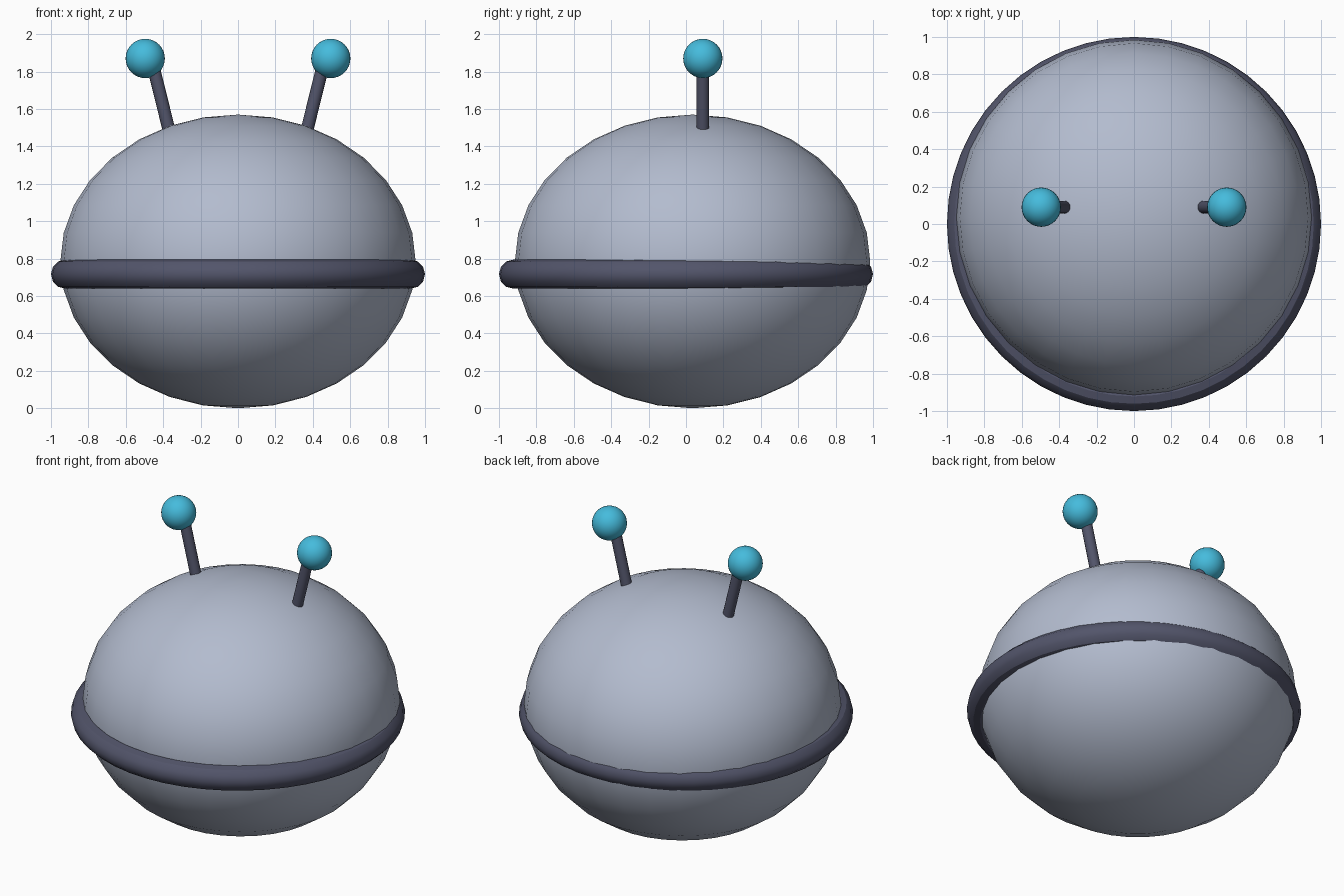
import bpy
from mathutils import Vector

if "Cube" in bpy.data.objects:
    bpy.data.objects.remove(bpy.data.objects["Cube"])


def material(name, rgb):
    m = bpy.data.materials.new(name)
    m.diffuse_color = (*rgb, 1)
    m.use_nodes = True
    m.node_tree.nodes["Principled BSDF"].inputs["Base Color"].default_value = m.diffuse_color
    return m


body_grey = material("pale blue grey", (0.45, 0.50, 0.62))
dark = material("dark slate", (0.085, 0.09, 0.145))
cyan = material("cyan", (0.06, 0.50, 0.72))


def finish(name, mat):
    ob = bpy.context.object
    ob.name = name
    ob.data.materials.append(mat)
    bpy.ops.object.transform_apply(location=False, rotation=True, scale=True)
    bpy.ops.object.shade_smooth_by_angle()
    return ob


# Squashed round body, set slightly towards the back
bpy.ops.mesh.primitive_uv_sphere_add(segments=32, ring_count=16, radius=1,
                                     location=(0, 0.035, 0.785), scale=(0.95, 0.95, 0.785))
finish("body", body_grey)

# Belt ring
bpy.ops.mesh.primitive_torus_add(major_segments=48, minor_segments=12, major_radius=0.922,
                                 minor_radius=0.078, location=(0, 0, 0.717))
finish("belt_ring", dark)

# Mirrored pair of antennae: leaning stalk with a ball tip
for side, s in (("left", -1), ("right", 1)):
    low, high = Vector((s * 0.35, 0.09, 1.41)), Vector((s * 0.46, 0.09, 1.855))
    axis = high - low
    bpy.ops.mesh.primitive_cylinder_add(vertices=16, radius=0.034, depth=axis.length,
                                        location=(low + high) / 2,
                                        rotation=axis.to_track_quat('Z', 'Y').to_euler())
    finish(side + "_antenna_stalk", dark)
    bpy.ops.mesh.primitive_uv_sphere_add(segments=32, ring_count=16, radius=0.105,
                                         location=(s * 0.496, 0.09, 1.87))
    finish(side + "_antenna_ball", cyan)
